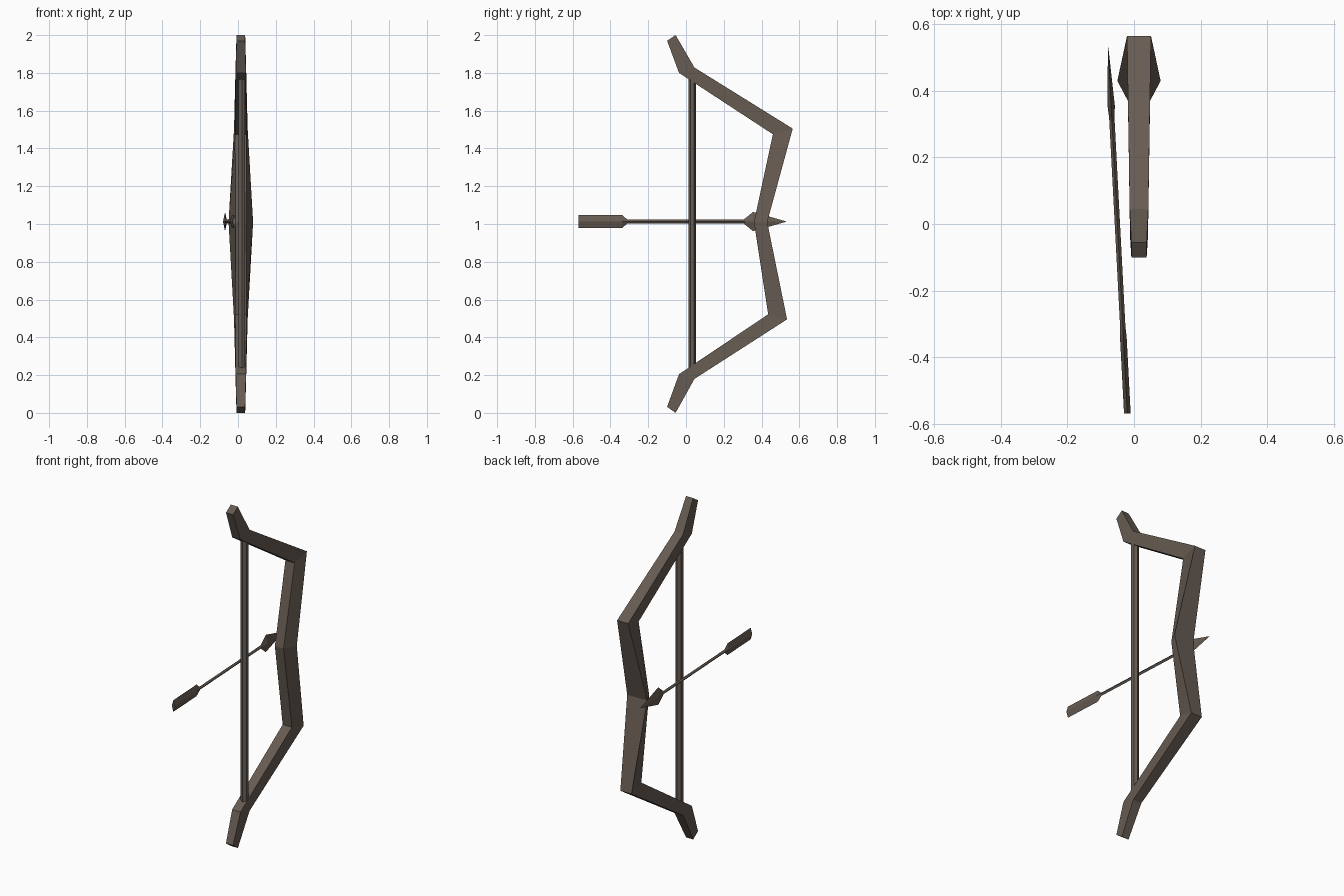
import bpy, bmesh, math

if "Cube" in bpy.data.objects:
    bpy.data.objects.remove(bpy.data.objects["Cube"])


def material(name, rgb):
    m = bpy.data.materials.new(name)
    m.diffuse_color = (*rgb, 1)
    m.use_nodes = True
    m.node_tree.nodes["Principled BSDF"].inputs["Base Color"].default_value = m.diffuse_color
    return m


WOOD = material("dark brown wood", (0.135, 0.106, 0.085))


def loft(name, rings, mat=WOOD):
    """Skin a list of equal-sized rings into a capped solid."""
    bm = bmesh.new()
    vs = [[bm.verts.new(p) for p in ring] for ring in rings]
    n = len(rings[0])
    for a, b in zip(vs, vs[1:]):
        for i in range(n):
            j = (i + 1) % n
            bm.faces.new((a[i], a[j], b[j], b[i]))
    bm.faces.new(vs[0])
    bm.faces.new(vs[-1])
    bmesh.ops.remove_doubles(bm, verts=bm.verts, dist=1e-5)
    bmesh.ops.recalc_face_normals(bm, faces=bm.faces)
    me = bpy.data.meshes.new(name)
    bm.to_mesh(me)
    bm.free()
    me.materials.append(mat)
    ob = bpy.data.objects.new(name, me)
    bpy.context.collection.objects.link(ob)
    return ob


# Bow limbs and grip: outer (y, z, half width), inner (y, z, half width)
CX = 0.015
sections = [
    ((-0.055, 2.00, 0.023), (-0.10, 1.97, 0.023)),
    ((0.045, 1.828, 0.028), (-0.037, 1.80, 0.027)),
    ((0.565, 1.505, 0.036), (0.46, 1.475, 0.030)),
    ((0.43, 1.01, 0.065), (0.36, 1.01, 0.028)),
    ((0.535, 0.495, 0.036), (0.435, 0.522, 0.030)),
    ((0.045, 0.18, 0.028), (-0.037, 0.205, 0.027)),
    ((-0.055, 0.00, 0.023), (-0.10, 0.032, 0.023)),
]
loft("bow_body", [[(CX - ow, oy, oz), (CX + ow, oy, oz), (CX + iw, iy, iz), (CX - iw, iy, iz)]
                  for (oy, oz, ow), (iy, iz, iw) in sections])

# Bowstring: six-sided rod
loft("bowstring", [[(0.02 + 0.021 * math.cos(math.radians(a)),
                     0.033 + 0.021 * math.sin(math.radians(a)), z)
                    for a in range(30, 390, 60)] for z in (0.23, 1.78)])


# Arrow parts: diamond sections along a slightly slanted axis (y, half x, half z)
def arrow_part(name, stations, z=1.013):
    rings = []
    for y, hx, hz in stations:
        x = -0.02 - 0.0525 * (y + 0.57)
        rings.append([(x + hx, y, z), (x, y, z + hz), (x - hx, y, z), (x, y, z - hz)])
    return loft(name, rings)


arrow_part("arrow_shaft", [(-0.34, 0.008, 0.010), (0.34, 0.008, 0.010)])
arrow_part("arrow_fletching", [(-0.57, 0.010, 0.034), (-0.338, 0.010, 0.034), (-0.31, 0.008, 0.010)])
arrow_part("arrow_head", [(0.305, 0.007, 0.010), (0.355, 0.011, 0.051), (0.53, 0.0008, 0.001)])
